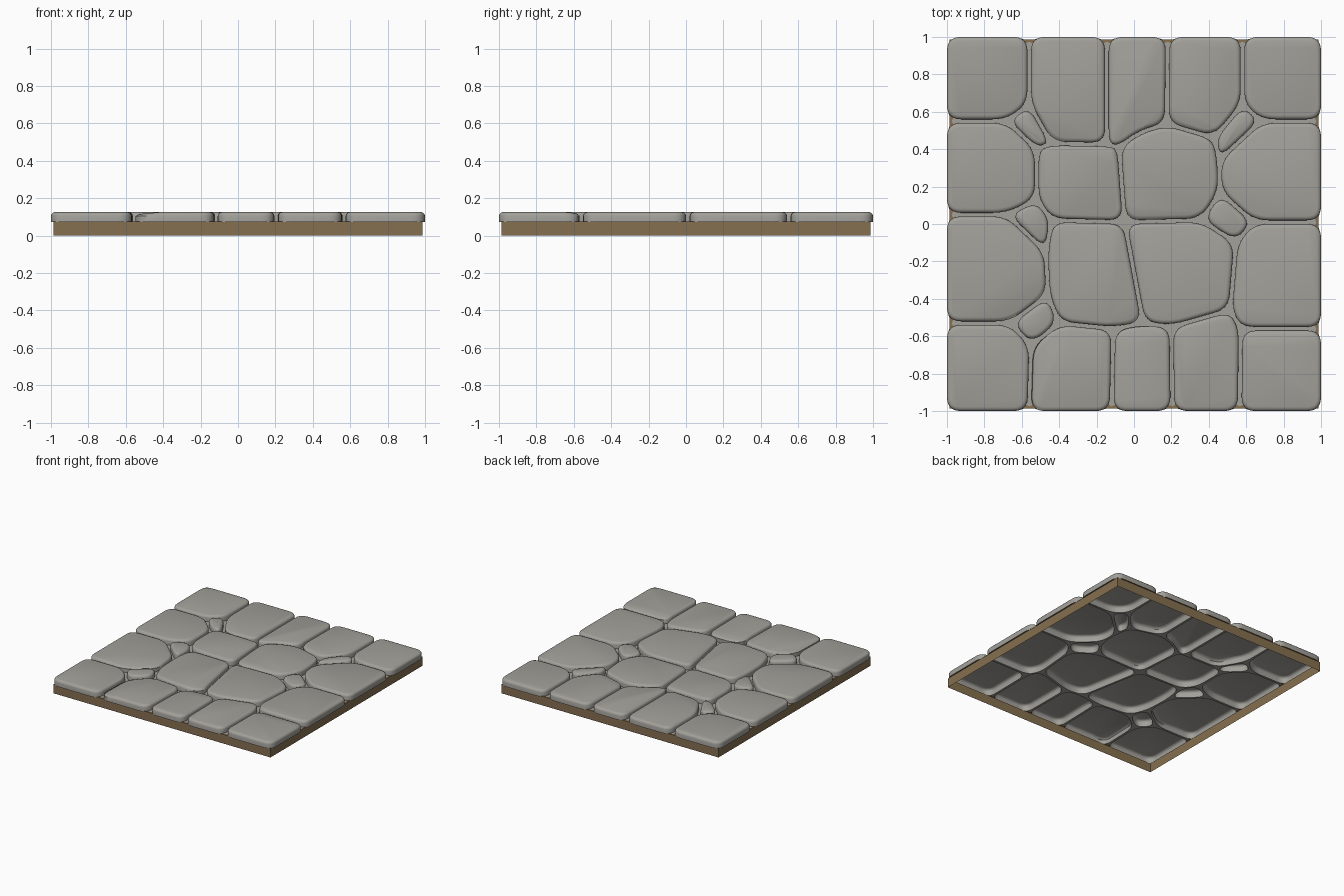
import bpy, bmesh
from mathutils import Vector

if "Cube" in bpy.data.objects:
    bpy.data.objects.remove(bpy.data.objects["Cube"])

EDGE, GROUT_Z, GAP, RADIUS = 0.986, 0.075, 0.010, 0.075


def material(name, rgb):
    m = bpy.data.materials.new(name)
    m.diffuse_color = (*rgb, 1)
    m.use_nodes = True
    m.node_tree.nodes["Principled BSDF"].inputs["Base Color"].default_value = m.diffuse_color
    return m


GREY = material("stone grey", (0.365, 0.355, 0.325))
BROWN = material("earth brown", (0.235, 0.16, 0.08))

# Shared groove junctions, so neighbouring stones fit together
P = dict(
    TL=(-1, 1), TR=(1, 1), BL=(-1, -1), BR=(1, -1),
    T1=(-.56, 1), T2=(-.145, 1), T3=(.18, 1), T4=(.58, 1),
    L1=(-1, .55), L2=(-1, .05), L3=(-1, -.53),
    R1=(1, .55), R2=(1, .01), R3=(1, -.56),
    B1=(-.56, -1), B2=(-.12, -1), B3=(.205, -1), B4=(.565, -1),
    a1=(-.68, .55), a2=(-.56, .64), a3=(-.44, .43), a4=(-.52, .4),
    v1=(-.145, .425), v2=(-.08, .41), v3=(.03, .49), v4=(.175, .535),
    b1=(.43, .46), b2=(.58, .64), b3=(.68, .55), b4=(.455, .34),
    c1=(-.68, .05), c2=(-.52, .13), c3=(-.44, .02), c5=(-.47, -.15),
    g1=(-.05, .01), d1=(.36, .02), d2=(.46, .17), d3=(.64, .01), d4=(.545, -.1),
    e1=(-.66, -.53), e2=(-.46, -.38), e3=(-.4, -.53), e4=(-.55, -.65),
    o=(-.11, -.56), k1=(.05, -.53), k2=(.2, -.55), m1=(.515, -.46), m2=(.57, -.56))

# Each stone follows its ring of junctions
CELLS = ["TL L1 a1 a2 T1", "T1 a2 a3 v1 T2", "T2 v1 v2 v3 v4 T3", "T3 v4 b1 b2 T4",
         "T4 b2 b3 R1 TR", "a1 a2 a3 a4", "L1 a1 a4 c2 c1 L2", "a4 a3 v1 v2 g1 c3 c2",
         "v2 v3 v4 b1 b4 d2 d1 g1", "b1 b2 b3 b4", "b4 b3 R1 R2 d3 d2", "c1 c2 c3 c5",
         "d1 d2 d3 d4", "L2 c1 c5 e2 e1 L3", "c3 g1 k1 o e3 e2 c5", "g1 d1 d4 m1 k2 k1",
         "d4 d3 R2 R3 m2 m1", "e1 e2 e3 e4", "L3 e1 e4 B1 BL", "e4 e3 o B2 B1",
         "o k1 k2 B3 B2", "k2 m1 m2 B4 B3", "m2 R3 BR B4"]

# Worn facets: stone index -> (point on the crease, direction of fall)
CHIPS = {1: ((-.38, .53), (-.5, -1)), 2: ((.08, .55), (1, -1)), 3: ((.3, .58), (-.5, -1)),
         8: ((.1, .09), (-.1, -1)), 13: ((-.65, -.38), (.7, -1)), 14: ((-.06, -.46), (1, -1)),
         19: ((-.38, -.75), (-1, .15)), 20: ((.05, -.66), (-.3, 1)), 22: ((.8, -.65), (0, 1))}


def on_border(a, b):
    return any(abs(a[i]) == 1 and a[i] == b[i] for i in (0, 1))


def inset_polygon(pts):
    """Offset every edge by half a groove, except along the tile border."""
    lines = []
    for i, a in enumerate(pts):
        b = pts[(i + 1) % len(pts)]
        d = (b - a).normalized()
        n = Vector((-d.y, d.x))
        lines.append((a + n * (0 if on_border(a, b) else GAP), d))
    out = []
    for i in range(len(pts)):
        (p, d), (q, e) = lines[i - 1], lines[i]
        det = d.x * e.y - d.y * e.x
        if abs(det) < 0.02:
            out.append(q)
        else:
            w = q - p
            out.append(p + d * ((w.x * e.y - w.y * e.x) / det))
    return out


def rounded(pts, sharp):
    """Fillet (or leave sharp) all corners, with matching point counts."""
    out = []
    for i, p in enumerate(pts):
        u, v = pts[i - 1] - p, pts[(i + 1) % len(pts)] - p
        a = p + u.normalized() * min(RADIUS, u.length * .45)
        b = p + v.normalized() * min(RADIUS, v.length * .45)
        for k in range(7):
            t = k / 6
            if sharp:
                out.append(a.lerp(p, 2 * t) if t <= .5 else p.lerp(b, 2 * t - 1))
            else:
                out.append(a * (1 - t) ** 2 + p * 2 * t * (1 - t) + b * t * t)
    return out


def shrink(loop, d):
    out = []
    for i, p in enumerate(loop):
        t = (loop[(i + 1) % len(loop)] - loop[i - 1]).normalized()
        out.append(p + Vector((-t.y, t.x)) * d)
    return out


def ring(bm, loop, z):
    return [bm.verts.new((p.x, p.y, z)) for p in loop]


def bridge(bm, lo, hi):
    n = len(lo)
    return [bm.faces.new((lo[i], lo[(i + 1) % n], hi[(i + 1) % n], hi[i])) for i in range(n)]


def finish(bm, name, mats, smooth=False):
    me = bpy.data.meshes.new(name)
    bm.to_mesh(me)
    bm.free()
    for m in mats:
        me.materials.append(m)
    ob = bpy.data.objects.new(name, me)
    bpy.context.collection.objects.link(ob)
    if smooth:
        bpy.ops.object.select_all(action='DESELECT')
        ob.select_set(True)
        bpy.context.view_layer.objects.active = ob
        bpy.ops.object.shade_smooth_by_angle(angle=0.7)


def clamp(p):
    return Vector((max(-EDGE, min(EDGE, p.x)), max(-EDGE, min(EDGE, p.y))))


grout = bmesh.new()
for idx, cell in enumerate(CELLS):
    pts = [Vector(P[k]) for k in cell.split()]
    area = sum(pts[i - 1].x * p.y - pts[i - 1].y * p.x for i, p in enumerate(pts))
    if area < 0:
        pts.reverse()
    loop = rounded(inset_polygon(pts), False)

    # Stone: hollow cushion, open underneath
    bm = bmesh.new()
    last = ring(bm, loop, GROUT_Z - .003)
    for d, z in ((0, .106), (.003, .115), (.010, .122), (.022, .1255)):
        top = ring(bm, shrink(loop, d), z)
        bridge(bm, last, top)
        last = top
    bm.faces.new(last)
    if idx in CHIPS:
        c, n = Vector(CHIPS[idx][0]), Vector(CHIPS[idx][1]).normalized()
        bmesh.ops.bisect_plane(bm, geom=bm.verts[:] + bm.edges[:] + bm.faces[:],
                               plane_co=(*c, 0), plane_no=(*n, 0))
        for v in bm.verts:
            fall = (v.co.xy - c).dot(n)
            if fall > 0 and v.co.z > .11:
                v.co.z -= min(.09 * fall, .012)
    finish(bm, f"stone_{idx + 1:02d}", [GREY], True)

    # Grout strip from the stone out to the groove centre, brown at the border
    outer = ring(grout, [clamp(p) for p in rounded(pts, True)], GROUT_Z)
    for f in bridge(grout, outer, ring(grout, loop, GROUT_Z)):
        c = f.calc_center_median()
        f.material_index = int(max(abs(c.x), abs(c.y)) > .965)
bmesh.ops.remove_doubles(grout, verts=grout.verts[:], dist=0.0002)
finish(grout, "grout", [GREY, BROWN])

# Earth rim: open frame of four walls
bm = bmesh.new()
square = [Vector(p) * EDGE for p in ((-1, -1), (1, -1), (1, 1), (-1, 1))]
bridge(bm, ring(bm, square, 0), ring(bm, square, GROUT_Z))
finish(bm, "earth_rim", [BROWN])
